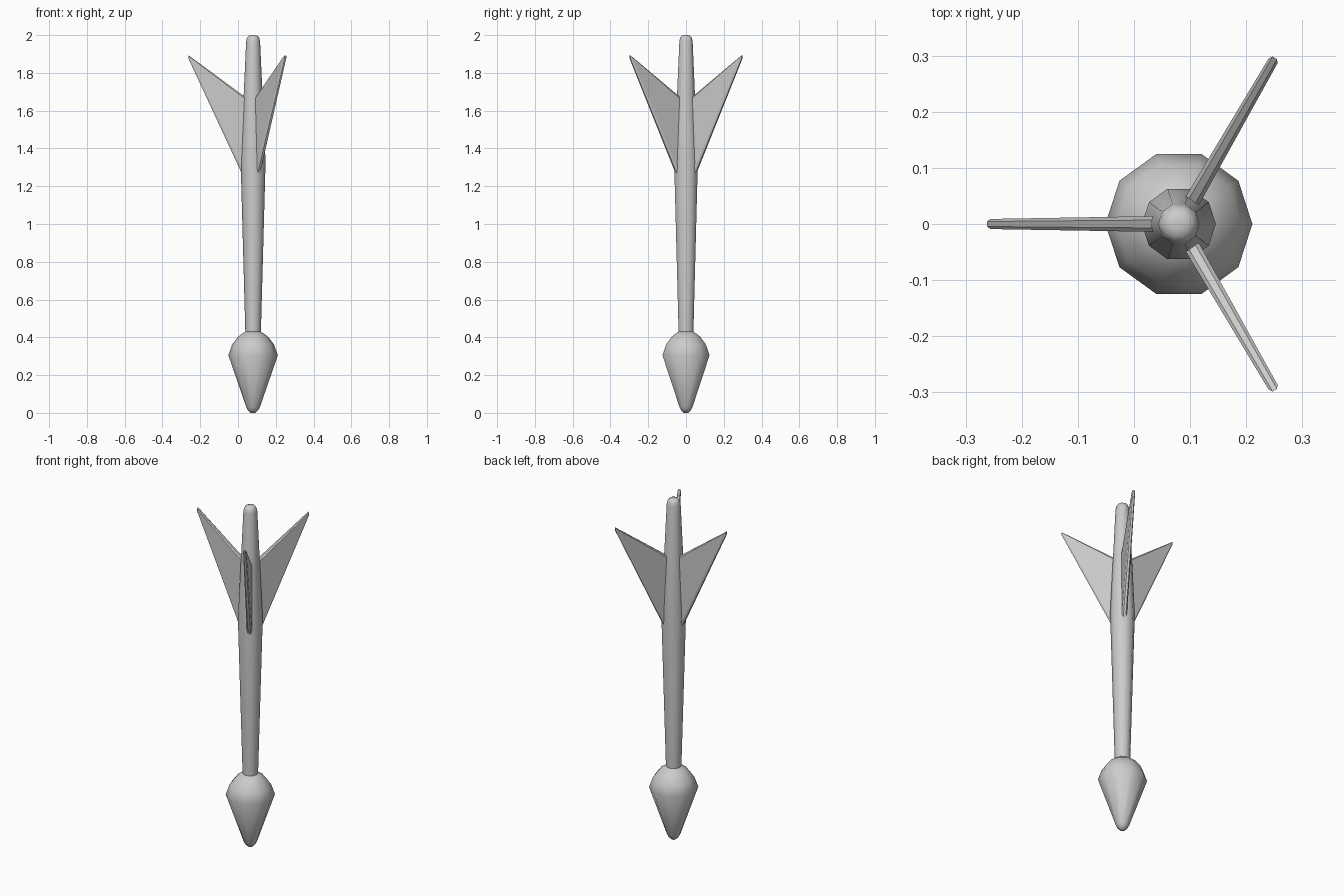
import bpy, bmesh, math
from mathutils import Matrix, Vector

if "Cube" in bpy.data.objects:
    bpy.data.objects.remove(bpy.data.objects["Cube"])

AXIS = 0.08
SIDES = 10

def finish(bm, name, angle):
    bmesh.ops.recalc_face_normals(bm, faces=bm.faces)
    me = bpy.data.meshes.new(name)
    bm.to_mesh(me)
    bm.free()
    ob = bpy.data.objects.new(name, me)
    bpy.context.collection.objects.link(ob)
    bpy.ops.object.select_all(action='DESELECT')
    ob.select_set(True)
    bpy.context.view_layer.objects.active = ob
    bpy.ops.object.shade_smooth_by_angle(angle=math.radians(angle))
    return ob

def lathe(name, profile, angle=45):
    bm = bmesh.new()
    rings = []
    for r, z in profile:
        rings.append([bm.verts.new((AXIS + r * math.cos(2 * math.pi * i / SIDES),
                                    r * math.sin(2 * math.pi * i / SIDES), z))
                      for i in range(SIDES)])
    for a, b in zip(rings, rings[1:]):
        for i in range(SIDES):
            j = (i + 1) % SIDES
            bm.faces.new((a[i], a[j], b[j], b[i]))
    bm.faces.new(rings[0][::-1])
    bm.faces.new(rings[-1])
    return finish(bm, name, angle)

# pointed head
lathe("head", [(0.012, 0.0), (0.028, 0.015), (0.036, 0.03), (0.131, 0.305),
               (0.111, 0.362), (0.078, 0.405), (0.042, 0.43)])

# tapered shaft with rounded end
lathe("shaft", [(0.041, 0.42), (0.066, 1.33), (0.037, 1.965),
                (0.033, 1.985), (0.024, 1.996), (0.01, 2.0)])

# three swept fins: outline as (radius, height, half thickness)
def fin(name, angle):
    bm = bmesh.new()
    outline = [(0.045, 1.235, 0.014), (0.342, 1.875, 0.009),
               (0.342, 1.893, 0.009), (0.045, 1.675, 0.014)]
    inset = [(0.045, 1.26), (0.336, 1.879), (0.336, 1.885), (0.045, 1.665)]
    # bevelled rim around each flat side
    rings = [[(r, t * 0.0 - t, z) for (r, z), (_, _, t) in zip(inset, outline)],
             [(r, -t * 0.5, z) for r, z, t in outline],
             [(r, t * 0.5, z) for r, z, t in outline],
             [(r, t, z) for (r, z), (_, _, t) in zip(inset, outline)]]
    rings = [[bm.verts.new(p) for p in ring] for ring in rings]
    for a, b in zip(rings, rings[1:]):
        for i in range(4):
            j = (i + 1) % 4
            bm.faces.new((a[i], a[j], b[j], b[i]))
    bm.faces.new(rings[0][::-1])
    bm.faces.new(rings[-1])
    turn = Matrix.Translation((AXIS, 0, 0)) @ Matrix.Rotation(math.radians(angle), 4, 'Z')
    bmesh.ops.transform(bm, matrix=turn, verts=bm.verts)
    finish(bm, name, 30)

for k, deg in enumerate((60, 180, 300)):
    fin(f"fin_{k + 1}", deg)
